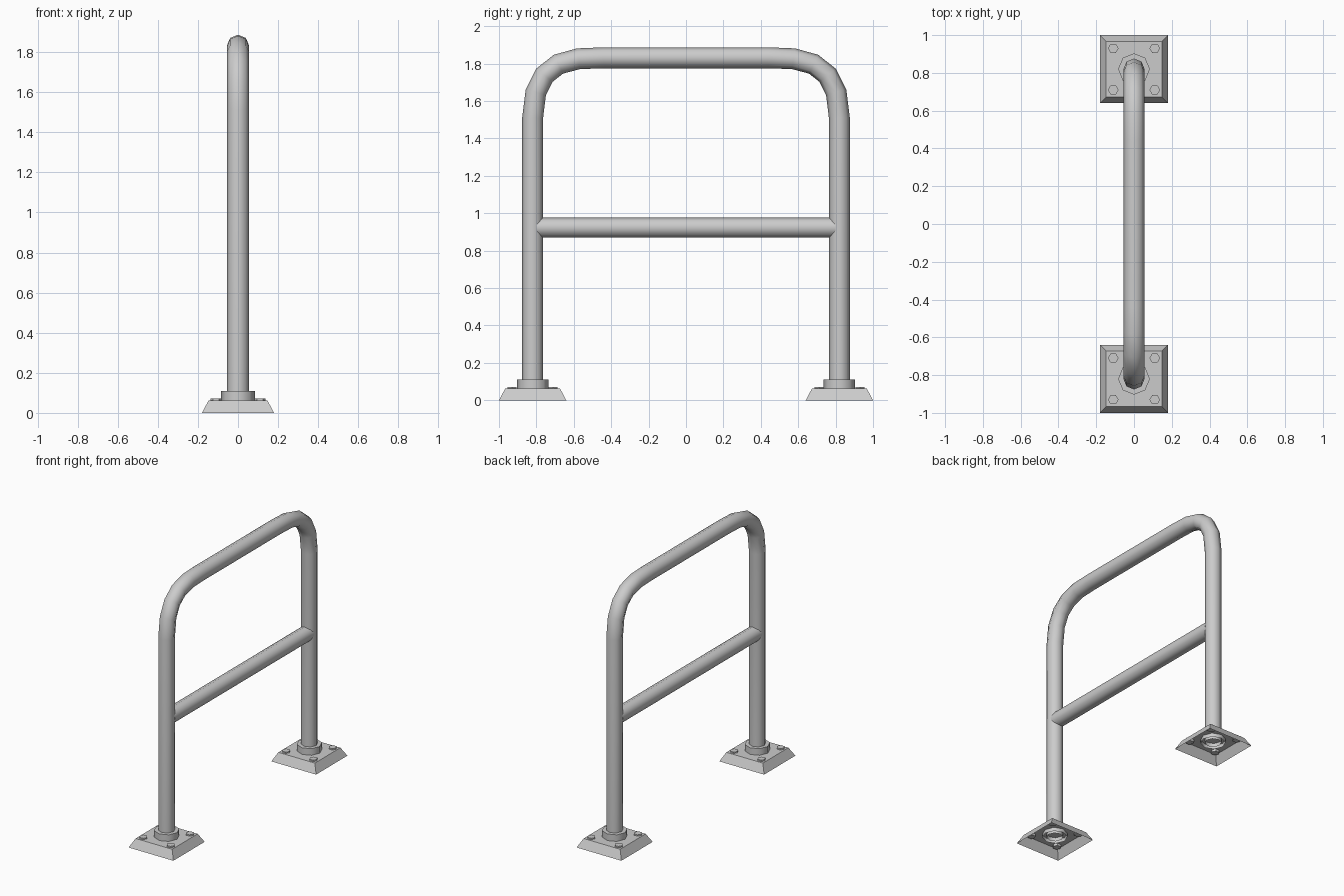
import bpy, bmesh, math
from mathutils import Vector

if "Cube" in bpy.data.objects:
    bpy.data.objects.remove(bpy.data.objects["Cube"])

LEG_Y = 0.82      # leg centre line
TUBE_R = 0.056


def make(name, bm, smooth=True):
    bmesh.ops.recalc_face_normals(bm, faces=bm.faces)
    me = bpy.data.meshes.new(name)
    bm.to_mesh(me)
    bm.free()
    ob = bpy.data.objects.new(name, me)
    bpy.context.collection.objects.link(ob)
    if smooth:
        bpy.ops.object.select_all(action='DESELECT')
        ob.select_set(True)
        bpy.context.view_layer.objects.active = ob
        bpy.ops.object.shade_smooth_by_angle(angle=math.radians(50))
    return ob


def skin(rings, cap_start=False, cap_end=False):
    """Join equal-sized rings of points into a shell."""
    bm = bmesh.new()
    vs = [[bm.verts.new(p) for p in r] for r in rings]
    n = len(rings[0])
    for a, b in zip(vs, vs[1:]):
        for i in range(n):
            j = (i + 1) % n
            bm.faces.new((a[i], a[j], b[j], b[i]))
    if cap_start:
        bm.faces.new(vs[0])
    if cap_end:
        bm.faces.new(vs[-1])
    return bm


def sweep(path, radius, sides=8):
    """Rings along a (y, z) path lying in the x = 0 plane."""
    pts = [Vector((0, y, z)) for y, z in path]
    rings = []
    for i, p in enumerate(pts):
        t = (pts[min(i + 1, len(pts) - 1)] - pts[max(i - 1, 0)]).normalized()
        side, up = Vector((1, 0, 0)), Vector((0, -t.z, t.y))
        angles = [2 * math.pi * k / sides for k in range(sides)]
        rings.append([p + radius * (side * math.cos(a) + up * math.sin(a)) for a in angles])
    return rings


def ngon(x, y, z, r, sides, turn=0.0):
    angles = [turn + 2 * math.pi * k / sides for k in range(sides)]
    return [(x + r * math.cos(a), y + r * math.sin(a), z) for a in angles]


# Bent hoop: two legs and the top rail in one tube
half = [(-LEG_Y, 0.035), (-LEG_Y, 1.51), (-0.803, 1.647), (-0.757, 1.738),
        (-0.682, 1.797), (-0.575, 1.826), (-0.44, 1.831)]
path = half + [(-y, z) for y, z in reversed(half)]
make("hoop_tube", skin(sweep(path, TUBE_R)))

# Middle crossbar
make("crossbar", skin(sweep([(-0.8, 0.923), (0.8, 0.923)], 0.054), True, True))

# Feet: hollow tapered plate, collar and four hex bolts each
for label, s in (("front", -1), ("back", 1)):
    y = s * LEG_Y
    q = math.pi / 4
    plate = skin([ngon(0, y, 0, 0.18 * math.sqrt(2), 4, q),
                  ngon(0, y, 0.062, 0.147 * math.sqrt(2), 4, q)], cap_end=True)
    make(label + "_base_plate", plate, smooth=False)

    collar = skin([ngon(0, y, 0.035, 0.084, 8), ngon(0, y, 0.11, 0.084, 8),
                   ngon(0, y, 0.11, 0.05, 8)])
    make(label + "_collar", collar)

    for i, (sx, sy) in enumerate(((-1, -1), (1, -1), (1, 1), (-1, 1))):
        bx, by = sx * 0.11, y + sy * 0.11
        bolt = skin([ngon(bx, by, 0.045, 0.028, 6), ngon(bx, by, 0.072, 0.028, 6)],
                    True, True)
        make(f"{label}_bolt_{i + 1}", bolt, smooth=False)
